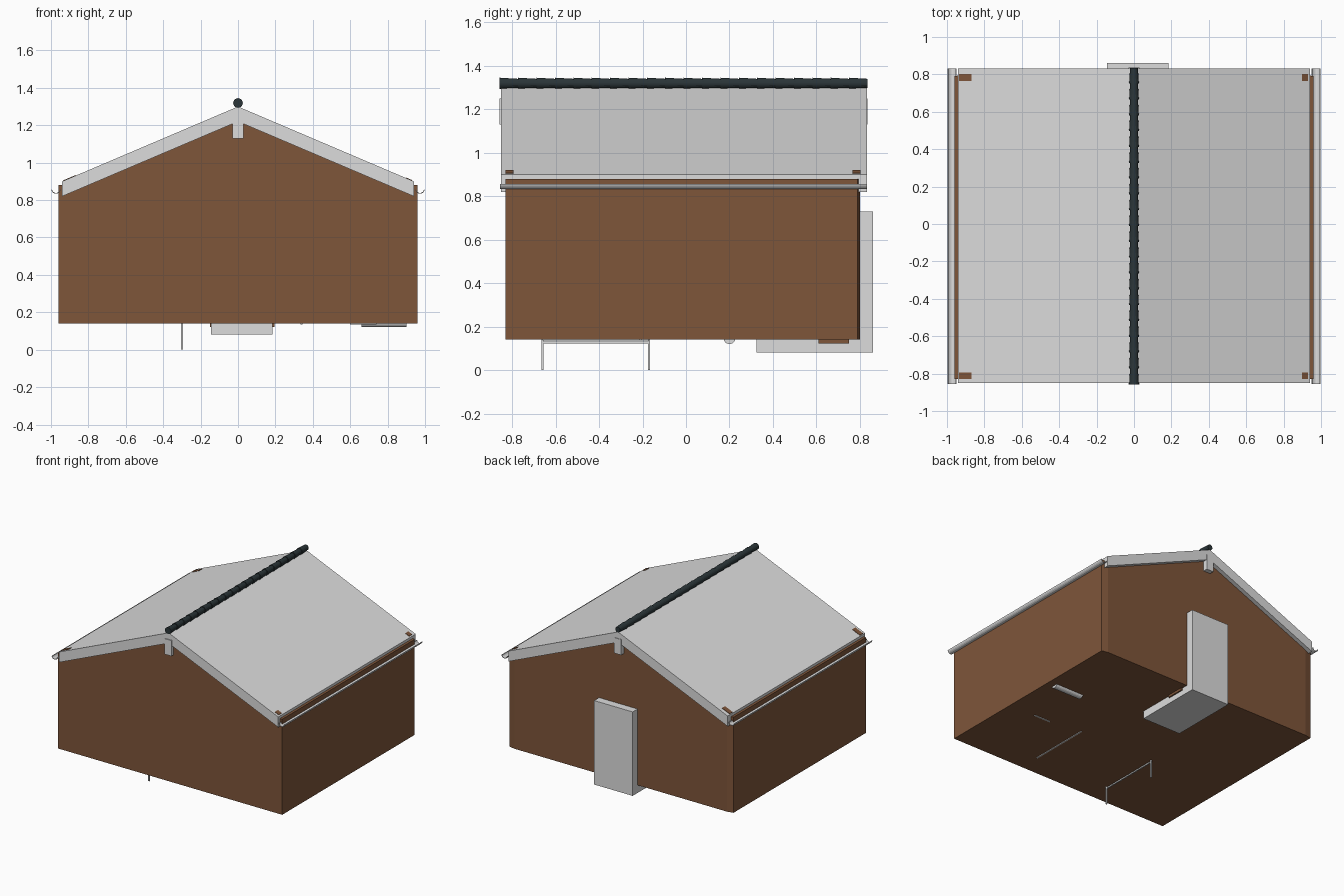
import bpy, bmesh, math
from mathutils import Matrix

if "Cube" in bpy.data.objects:
    bpy.data.objects.remove(bpy.data.objects["Cube"])


def material(name, rgb):
    m = bpy.data.materials.new(name)
    m.diffuse_color = (*rgb, 1)
    m.use_nodes = True
    m.node_tree.nodes["Principled BSDF"].inputs["Base Color"].default_value = m.diffuse_color
    return m


BROWN = material("timber brown", (0.21, 0.092, 0.042))
GREY = material("pale grey", (0.72, 0.72, 0.72))
SLATE = material("dark slate", (0.024, 0.036, 0.04))


def finish(name, bm, mat):
    bmesh.ops.recalc_face_normals(bm, faces=bm.faces)
    mesh = bpy.data.meshes.new(name)
    bm.to_mesh(mesh)
    bm.free()
    mesh.materials.append(mat)
    ob = bpy.data.objects.new(name, mesh)
    bpy.context.collection.objects.link(ob)
    return ob


def prism(name, pts, lo, hi, mat, axis="y"):
    """Extrude a closed profile: (x, z) along y, or (x, y) along z."""
    bm = bmesh.new()
    place = (lambda p, t: (p[0], t, p[1])) if axis == "y" else (lambda p, t: (p[0], p[1], t))
    face = bm.faces.new([bm.verts.new(place(p, lo)) for p in pts])
    ext = bmesh.ops.extrude_face_region(bm, geom=[face])
    step = (0, hi - lo, 0) if axis == "y" else (0, 0, hi - lo)
    bmesh.ops.translate(bm, vec=step, verts=[v for v in ext["geom"] if isinstance(v, bmesh.types.BMVert)])
    return finish(name, bm, mat)


def box(name, x0, x1, y0, y1, z0, z1, mat):
    return prism(name, [(x0, z0), (x1, z0), (x1, z1), (x0, z1)], y0, y1, mat)


# Walls with a slightly bowed back, and the gable infill
prism("walls", [(-0.96, -0.83), (0.96, -0.83), (0.96, 0.79), (0.91, 0.80),
                (-0.91, 0.80), (-0.96, 0.79)], 0.14, 0.88, BROWN, "z")
prism("gables", [(-0.90, 0.87), (0.90, 0.87), (0, 1.25)], -0.83, 0.80, BROWN)

# Roof slabs, ridge beam
prism("roof", [(-0.94, 0.82), (-0.94, 0.90), (0, 1.30), (0.94, 0.90),
               (0.94, 0.82), (0, 1.22)], -0.85, 0.832, GREY)
box("ridge_beam", -0.03, 0.03, -0.857, 0.836, 1.13, 1.25, GREY)

# Overlapping tapered ridge tiles
bm = bmesh.new()
count, start, length = 20, -0.857, 1.692
for i in range(count):
    pitch = length / count
    turn = Matrix.Translation((0, start + (i + 0.5) * pitch, 1.319)) @ Matrix.Rotation(math.pi / 2, 4, "X")
    bmesh.ops.create_cone(bm, cap_ends=True, segments=16, radius1=0.021, radius2=0.026,
                          depth=pitch, matrix=turn)
finish("ridge_tiles", bm, SLATE)

for side, label in ((-1, "left"), (1, "right")):
    # Half-round open gutter
    arc = [math.pi + math.pi * i / 8 for i in range(9)]
    outer = [(side * (0.973 + 0.025 * math.cos(a)), 0.857 + 0.023 * math.sin(a)) for a in arc]
    inner = [(side * (0.973 + 0.021 * math.cos(a)), 0.857 + 0.019 * math.sin(a)) for a in reversed(arc)]
    prism(label + "_gutter", outer + inner, -0.855, 0.832, GREY)
    # Rafter ends just breaking through the roof corners
    a, b = (0.87, 0.935) if side < 0 else (0.898, 0.93)
    top = lambda x: 1.303 - x * 0.4 / 0.94
    for y, end in ((-0.83, "front"), (0.765, "back")):
        prism(f"{label}_{end}_rafter_end",
              [(side * a, top(a) - 0.05), (side * b, top(b) - 0.05),
               (side * b, top(b)), (side * a, top(a))], y, y + 0.037, BROWN)

# Fireplace: chimney back and hearth
box("chimney_back", -0.145, 0.185, 0.78, 0.86, 0.08, 0.73, GREY)
box("hearth", -0.145, 0.185, 0.325, 0.86, 0.08, 0.145, GREY)
box("hearth_log_rail", -0.15, 0.195, 0.61, 0.75, 0.122, 0.145, BROWN)

# Furniture parts showing below the floor
for y, label in ((-0.66, "front"), (-0.17, "back")):
    box(f"table_{label}_leg", -0.305, -0.295, y - 0.005, y + 0.005, 0, 0.145, GREY)
box("table_rail", -0.305, -0.295, -0.66, -0.17, 0.122, 0.132, GREY)
box("table_far_rail", 0.335, 0.345, -0.66, -0.17, 0.135, 0.145, GREY)
box("stool_rail", 0.60, 0.74, -0.215, -0.205, 0.135, 0.145, GREY)
roll = [(0.2 + 0.026 * math.cos(math.pi * i / 8), 0.142 - 0.022 * math.sin(math.pi * i / 8)) for i in range(9)]
ob = prism("bolster", roll, 0.66, 0.90, GREY)
ob.data.transform(Matrix(((0, 1, 0, 0), (1, 0, 0, 0), (0, 0, 1, 0), (0, 0, 0, 1))))
ob.data.flip_normals()
